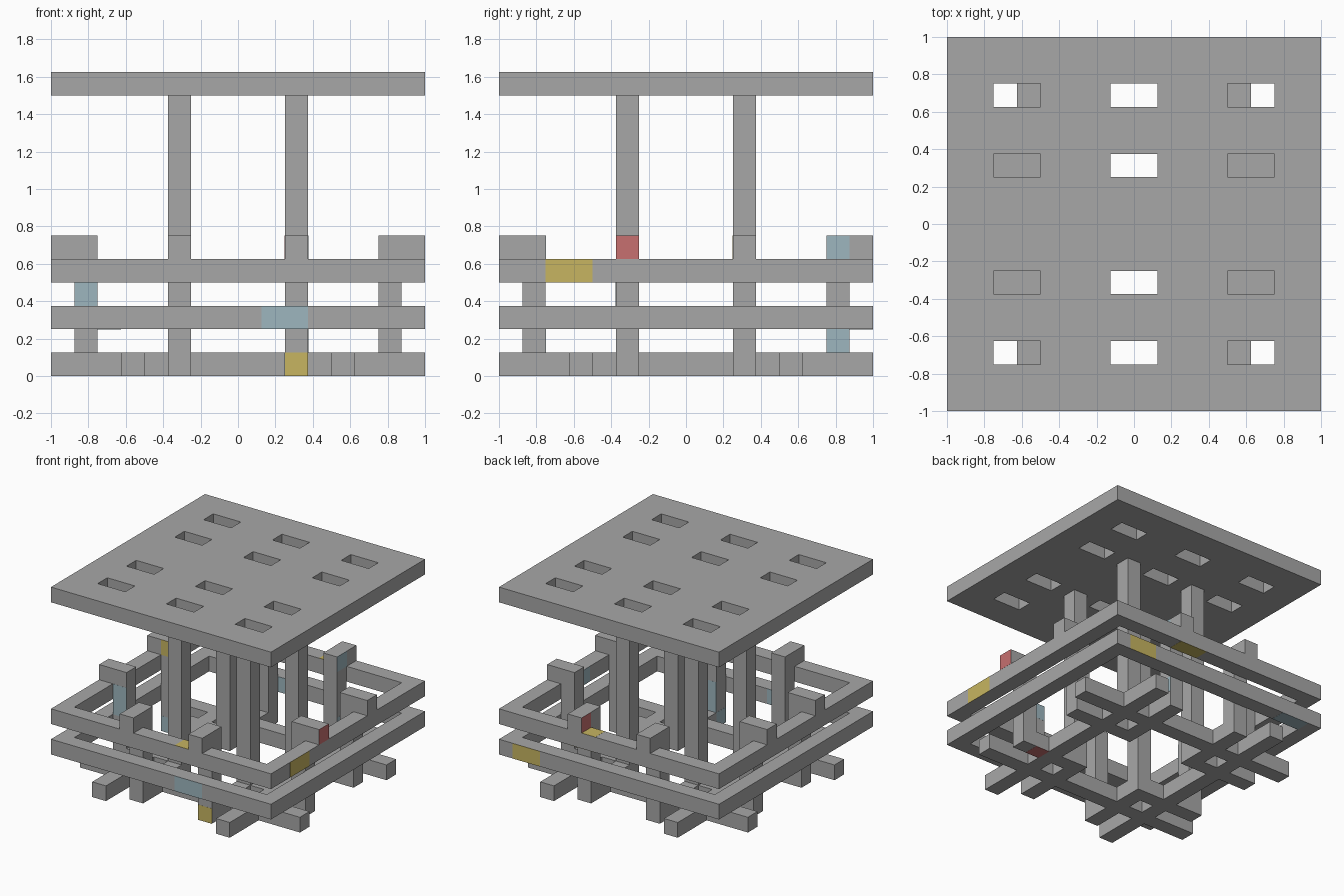
import bpy
import bmesh
from math import pi
from mathutils import Matrix, Vector

U = 0.125  # one grid unit; all part sizes below are in these units

cube = bpy.data.objects.get("Cube")
if cube:
    bpy.data.objects.remove(cube, do_unlink=True)


def material(name, rgb):
    mat = bpy.data.materials.new(name)
    mat.use_nodes = True
    mat.diffuse_color = (*rgb, 1)
    mat.node_tree.nodes["Principled BSDF"].inputs["Base Color"].default_value = (*rgb, 1)
    return mat


GRAY = material("gray", (0.39, 0.39, 0.39))
YELLOW = material("yellow", (0.57, 0.46, 0.12))
RED = material("red", (0.57, 0.16, 0.16))
BLUE = material("pale blue", (0.34, 0.47, 0.52))


def finish(name, bm, mat):
    bmesh.ops.recalc_face_normals(bm, faces=bm.faces)
    mesh = bpy.data.meshes.new(name)
    bm.to_mesh(mesh)
    bm.free()
    mesh.materials.append(mat)
    obj = bpy.data.objects.new(name, mesh)
    bpy.context.collection.objects.link(obj)
    return obj


def boxes(name, spans, mat=GRAY):
    """One object from boxes given as (low corner, high corner)."""
    bm = bmesh.new()
    for low, high in spans:
        low, high = Vector(low) * U, Vector(high) * U
        place = Matrix.Translation((low + high) / 2) @ Matrix.Diagonal((*(high - low), 1))
        bmesh.ops.create_cube(bm, size=1, matrix=place)
    return finish(name, bm, mat)


# Top plate with a pattern of slots
plate = boxes("top_plate", [((-8, -8, 12), (8, 8, 13))])
slots = boxes("slot_cutter", [((x - 1, y, 11), (x + 1, y + 1, 14))
                              for x in (-5, 0, 5) for y in (-6, -3, 2, 5)])
slots.hide_render = True
slots.hide_viewport = True
cut = plate.modifiers.new("slots", "BOOLEAN")
cut.operation = "DIFFERENCE"
cut.solver = "EXACT"
cut.object = slots

# Four tall columns
for x in (-3, 2):
    for y in (-3, 2):
        name = ("back" if y > 0 else "front") + ("_left" if x > 0 else "_right") + "_column"
        boxes(name, [((x, y, 0), (x + 1, y + 1, 12))])

# Two square frames
for name, z in (("lower_frame", 2), ("upper_frame", 4)):
    boxes(name, [((-8, -8, z), (8, -7, z + 1)), ((-8, 7, z), (8, 8, z + 1)),
                 ((-8, -7, z), (-7, 7, z + 1)), ((7, -7, z), (8, 7, z + 1))])

# Crossing ground beams
for name, a in (("minus", -5), ("plus", 4)):
    boxes("ground_beam_x_" + name, [((-8, a, 0), (8, a + 1, 1))])
    boxes("ground_beam_y_" + name, [((a, -8, 0), (a + 1, 8, 1))])

# Hooked brackets, a pair on each side
PROFILE = [(3, 0), (7, 0), (7, 5), (8, 5), (8, 6), (6, 6), (6, 1), (3, 1)]
for turn, side in enumerate(("left", "back", "right", "front")):
    for n, y in enumerate((-3, 2)):
        bm = bmesh.new()
        face = bm.faces.new([bm.verts.new((r * U, y * U, z * U)) for r, z in PROFILE])
        grown = bmesh.ops.extrude_face_region(bm, geom=[face])["geom"]
        moved = [v for v in grown if isinstance(v, bmesh.types.BMVert)]
        bmesh.ops.translate(bm, verts=moved, vec=(0, U, 0))
        bm.transform(Matrix.Rotation(turn * pi / 2, 4, "Z"))
        finish(f"{side}_hook_{n + 1}", bm, GRAY)


# Coloured patches: thin plates lying on single faces
def patch(name, mat, low, high):
    t = 0.008
    low, high = list(low), list(high)
    for i in range(3):
        if low[i] == high[i]:
            low[i] -= t
            high[i] += t
    boxes(name, [(low, high)], mat)


patch("front_frame_patch", BLUE, (1, -8, 2), (3, -8, 3))
patch("front_hook_foot_patch", YELLOW, (2, -7, 0), (3, -7, 1))
patch("front_frame_top_patch", YELLOW, (1, -8, 5), (2, -7, 5))
patch("front_frame_inner_patch", BLUE, (-2, -7, 2), (-1, -7, 3))
patch("front_hook_inner_patch", BLUE, (2, -6, 1), (3, -6, 3))
patch("front_hook_end_patch", BLUE, (2, -6, 5), (3, -6, 6))
patch("front_hook_side_patch", BLUE, (2, -7, 0), (2, -6, 1))
patch("right_hook_front_patch", BLUE, (-7, -3, 3), (-6, -3, 5))
patch("right_hook_top_patch", YELLOW, (-7, 2, 5), (-6, 2, 6))
patch("right_hook_foot_patch", BLUE, (-7, 2, 0), (-6, 2, 1))
patch("left_frame_patch", YELLOW, (8, -6, 4), (8, -4, 5))
patch("left_frame_inner_patch", BLUE, (7, 0, 4), (7, 1, 5))
patch("left_hook_end_patch", RED, (8, -3, 5), (8, -2, 6))
patch("left_hook_base_patch", RED, (5, -3, 0), (6, -2, 0))
patch("back_hook_top_patch", BLUE, (3, 6, 5), (3, 7, 6))
patch("back_hook_post_patch", BLUE, (3, 6, 1), (3, 7, 2))
patch("back_hook_side_patch", RED, (2, 7, 5), (2, 8, 6))
patch("back_frame_patch", YELLOW, (5, 8, 2), (7, 8, 3))
patch("back_frame_top_patch", YELLOW, (1, 7, 5), (2, 8, 5))
patch("back_frame_inner_patch", BLUE, (-2, 7, 2), (-1, 7, 3))
patch("back_frame_under_patch", YELLOW, (1, 7, 4), (3, 8, 4))
patch("back_lower_under_patch", BLUE, (-7, 7, 2), (-5, 8, 2))
